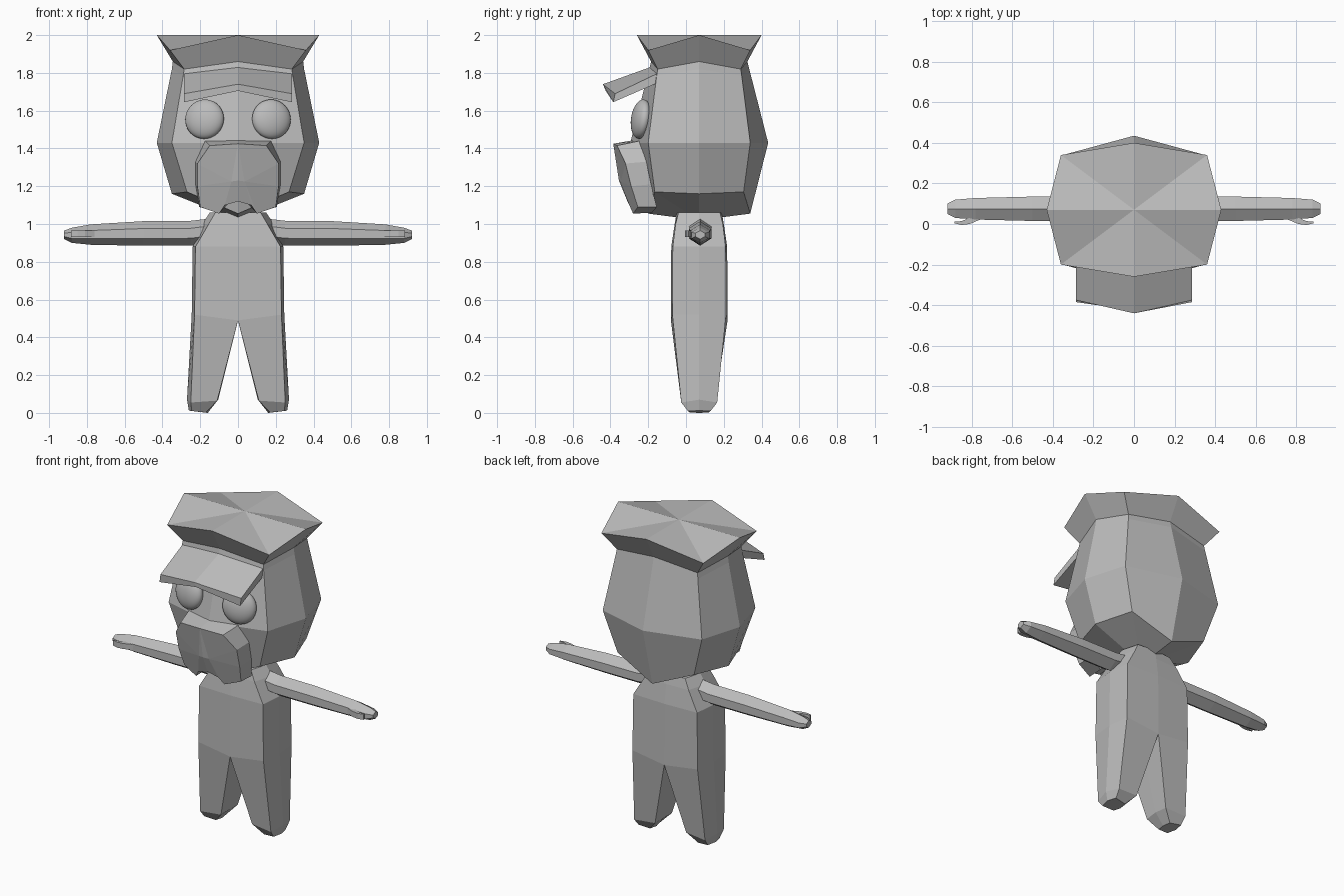
import bpy, bmesh, math

if "Cube" in bpy.data.objects:
    bpy.data.objects.remove(bpy.data.objects["Cube"])

grey = bpy.data.materials.new("plain_grey")
grey.diffuse_color = (0.5, 0.5, 0.5, 1)
grey.use_nodes = True
grey.node_tree.nodes["Principled BSDF"].inputs["Base Color"].default_value = grey.diffuse_color
CY = 0.07  # depth of the body axis


def make(name, verts, faces, mirror=False):
    me = bpy.data.meshes.new(name)
    me.from_pydata(verts, [], faces)
    bm = bmesh.new()
    bm.from_mesh(me)
    if mirror:
        d = bmesh.ops.duplicate(bm, geom=bm.verts[:] + bm.edges[:] + bm.faces[:])["geom"]
        for v in [g for g in d if isinstance(g, bmesh.types.BMVert)]:
            v.co.x = -v.co.x
        bmesh.ops.reverse_faces(bm, faces=[g for g in d if isinstance(g, bmesh.types.BMFace)])
    bmesh.ops.remove_doubles(bm, verts=bm.verts[:], dist=0.0005)
    bmesh.ops.recalc_face_normals(bm, faces=bm.faces[:])
    bm.to_mesh(me)
    bm.free()
    me.materials.append(grey)
    ob = bpy.data.objects.new(name, me)
    bpy.context.collection.objects.link(ob)
    return ob


def bridge(a, b, n, closed=True):
    return [(a + i, a + (i + 1) % n, b + (i + 1) % n, b + i) for i in range(n if closed else n - 1)]


def loft(name, rings, cap0=True, cap1=True, mirror=False):
    n = len(rings[0])
    faces = [f for k in range(len(rings) - 1) for f in bridge(k * n, k * n + n, n)]
    if cap0:
        faces.append(tuple(range(n)))
    if cap1:
        faces.append(tuple(range(len(rings) * n - n, len(rings) * n)))
    return make(name, [p for r in rings for p in r], faces, mirror)


def octagon(sx, sz, fy, fz, dx, dy, dz):
    """Eight points: side, corner, back and front each with own height."""
    return [(sx, CY, sz), (dx, CY + dy, dz), (0, CY + fy, fz), (-dx, CY + dy, dz),
            (-sx, CY, sz), (-dx, CY - dy, dz), (0, CY - fy, fz), (dx, CY - dy, dz)]


def fan_loft(name, rings, poles):
    """Eight-sided loft, each end closed by a fan to a pole height."""
    verts = [p for r in rings for p in r] + [(0, CY, z) for z in poles]
    top, m = (len(rings) - 1) * 8, len(rings) * 8
    faces = [f for k in range(len(rings) - 1) for f in bridge(k * 8, k * 8 + 8, 8)]
    for base, pole in ((0, m), (top, m + 1)):
        faces += [(base + i, base + (i + 1) % 8, pole) for i in range(8)]
    return make(name, verts, faces)


# Head with flared cap
fan_loft("head_and_cap", [
    octagon(0.35, 1.16, 0.27, 1.055, 0.27, 0.235, 1.17),
    octagon(0.43, 1.43, 0.365, 1.43, 0.35, 0.27, 1.43),
    octagon(0.35, 1.82, 0.265, 1.82, 0.29, 0.225, 1.785),
    octagon(0.345, 1.86, 0.255, 1.86, 0.285, 0.22, 1.82),
    octagon(0.43, 2.0, 0.33, 2.0, 0.36, 0.27, 1.92)], (1.02, 2.0))

# Cap brim: side, middle, side sections, each top back, top front, bottom front, bottom back
side = [(-0.155, 1.795), (-0.375, 1.69), (-0.385, 1.645), (-0.155, 1.745)]
mid = [(-0.19, 1.83), (-0.44, 1.74), (-0.425, 1.705), (-0.19, 1.775)]
loft("cap_brim", [[(x, y, z) for y, z in s] for x, s in ((-0.285, side), (0, mid), (0.285, side))])

# Eyes
for s in (-1, 1):
    bpy.ops.mesh.primitive_uv_sphere_add(segments=24, ring_count=16, radius=0.105,
                                         location=(s * 0.177, -0.237, 1.555),
                                         rotation=(math.radians(-8), 0, s * math.radians(13)))
    eye = bpy.context.object
    eye.name = "eye_right" if s > 0 else "eye_left"
    eye.scale = (1, 0.48, 1)
    eye.data.materials.append(grey)
    bpy.ops.object.shade_smooth()

# Drooping moustache: front outline and back outline of one half
front = [(0, -0.385, 1.425), (0.15, -0.365, 1.415), (0.215, -0.32, 1.32), (0.215, -0.29, 1.2),
         (0.2, -0.255, 1.09), (0.1, -0.28, 1.055), (0.07, -0.3, 1.1), (0, -0.31, 1.12)]
back = [(0, -0.27, 1.445), (0.175, -0.245, 1.44), (0.225, -0.21, 1.33), (0.225, -0.185, 1.21),
        (0.205, -0.155, 1.09), (0.1, -0.18, 1.06), (0.06, -0.18, 1.1), (0, -0.18, 1.13)]
inner = [(0, -0.355, 1.23), (0.035, -0.345, 1.225)]
faces = bridge(0, 8, 8, False) + [(0, 1, 2, 17), (0, 17, 16), (2, 3, 17), (3, 4, 5, 17),
                                  (5, 6, 17), (6, 7, 16, 17), tuple(range(8, 16))]
make("moustache", front + back + inner, faces, mirror=True)


# Torso and legs: one half, mirrored
def half(z, w, e, f, c):
    return [(0, CY - f, z), (e, CY - c, z), (w, CY, z), (e, CY + c, z), (0, CY + f, z)]


rows = [half(1.06, 0.15, 0.12, 0.12, 0.11), half(1.0, 0.19, 0.155, 0.13, 0.125),
        half(0.88, 0.24, 0.225, 0.148, 0.14), half(0.52, 0.245, 0.23, 0.15, 0.142)]
for i in (0, 4):
    rows[3][i] = (0, rows[3][i][1], 0.49)
verts = [p for r in rows for p in r] + [(0, CY, 0.49)]
faces = [f for k in range(3) for f in bridge(k * 5, k * 5 + 5, 5, False)] + [(0, 1, 2, 3, 4)]
ankle = [(0.11, -0.085, 0.065), (0.25, -0.095, 0.055), (0.27, 0, 0.07),
         (0.25, 0.095, 0.055), (0.11, 0.085, 0.065), (0.105, 0, 0.07)]
sole = [(0.17, -0.05, 0.002), (0.245, -0.06, 0.01), (0.26, 0, 0.012),
        (0.245, 0.06, 0.01), (0.17, 0.05, 0.002), (0.16, 0, 0)]
verts += [(x, y + CY, z) for x, y, z in ankle + sole]
faces += bridge(15, 21, 6) + bridge(21, 27, 6) + [tuple(range(27, 33))]
make("torso_and_legs", verts, faces, mirror=True)


# Arms: six-sided sections tapering to the hand
def hexagon(x, top, bottom, w):
    c, h = (top + bottom) / 2, (top - bottom) * 0.2
    return [(x, 0.075, top), (x, 0.075 + w, c + h), (x, 0.075 + w, c - h),
            (x, 0.075, bottom), (x, 0.075 - w, c - h), (x, 0.075 - w, c + h)]


loft("arms", [hexagon(0.14, 1.03, 0.9, 0.06), hexagon(0.25, 1.017, 0.885, 0.06),
              hexagon(0.5, 1.015, 0.885, 0.06), hexagon(0.78, 0.998, 0.89, 0.053),
              hexagon(0.88, 0.98, 0.9, 0.045), hexagon(0.92, 0.965, 0.92, 0.025)], mirror=True)

# Thumbs
loft("thumbs", [[(x, y, z) for y, z in ((y0, 0.965), (y1, 0.965), (y1, 0.93), (y0, 0.93))]
                for x, y0, y1 in ((0.75, 0.025, 0.045), (0.81, 0.0, 0.03), (0.85, -0.005, 0.014),
                                  (0.885, 0.004, 0.012))], mirror=True)
